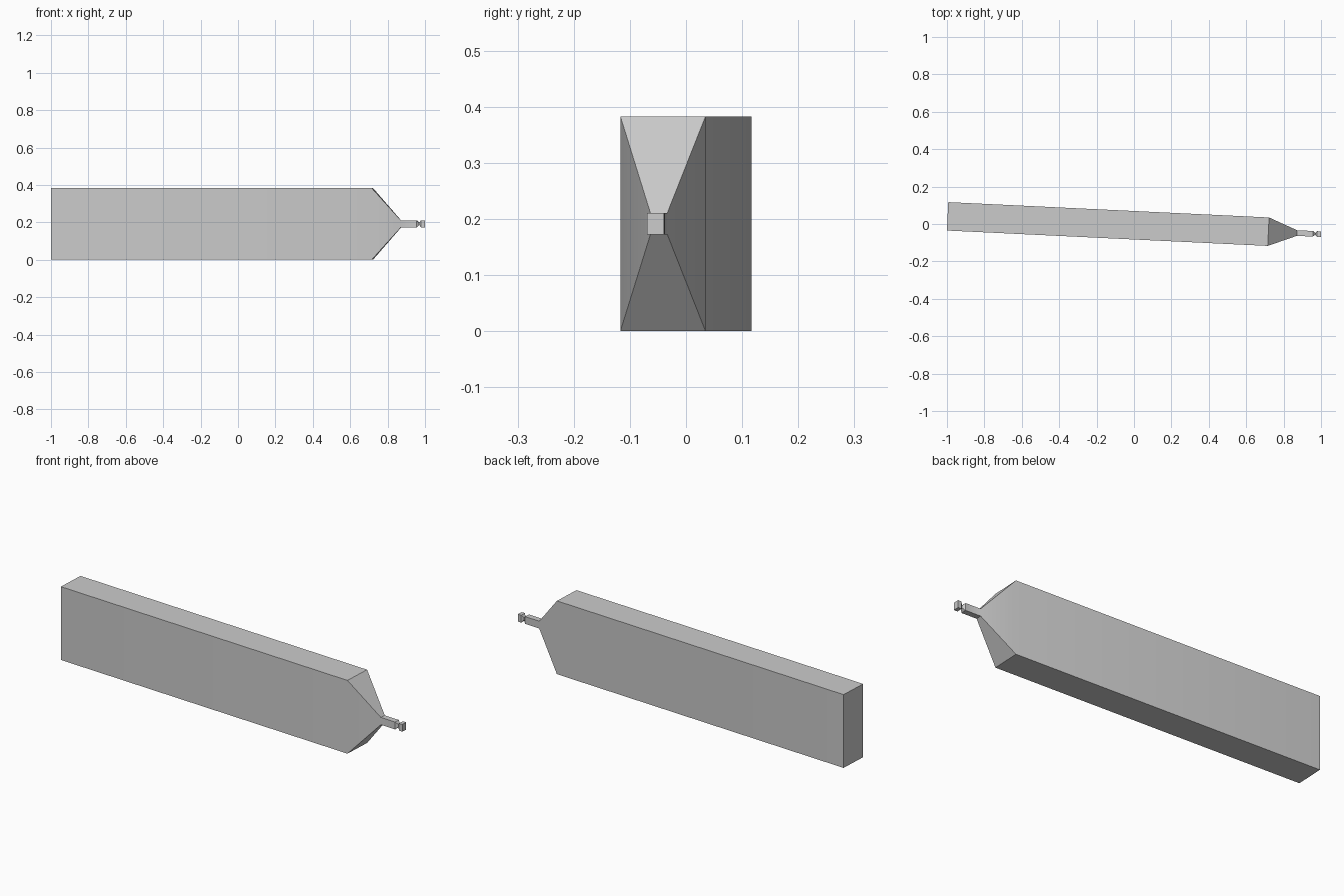
import bpy
import bmesh
import math

if "Cube" in bpy.data.objects:
    bpy.data.objects.remove(bpy.data.objects["Cube"])

grey = bpy.data.materials.new("plain grey")
grey.diffuse_color = (0.6, 0.6, 0.6, 1)
grey.use_nodes = True
grey.node_tree.nodes["Principled BSDF"].inputs["Base Color"].default_value = grey.diffuse_color

# Rectangular sections along the axis: distance, width, height
SECTIONS = [
    (0.0, 0.152, 0.383),    # flat butt end
    (1.717, 0.152, 0.383),  # shoulder
    (1.87, 0.030, 0.038),   # start of neck
    (1.955, 0.030, 0.038),  # end of neck
    (1.968, 0.010, 0.012),  # pinch
    (1.978, 0.030, 0.038),  # tip block
    (1.998, 0.030, 0.038),
]

# Loft the sections into one closed body
bm = bmesh.new()
rings = []
for s, w, h in SECTIONS:
    rings.append([bm.verts.new((s, a * w / 2, b * h / 2))
                  for a, b in ((-1, -1), (1, -1), (1, 1), (-1, 1))])
for r0, r1 in zip(rings, rings[1:]):
    for i in range(4):
        j = (i + 1) % 4
        bm.faces.new((r0[i], r0[j], r1[j], r1[i]))
bm.faces.new(rings[0])
bm.faces.new(rings[-1])
bmesh.ops.recalc_face_normals(bm, faces=bm.faces)

mesh = bpy.data.meshes.new("tapered_body")
bm.to_mesh(mesh)
bm.free()
mesh.materials.append(grey)
body = bpy.data.objects.new("tapered_body", mesh)
bpy.context.collection.objects.link(body)

# Slight turn about the vertical axis
body.location = (-0.9965, 0.041, 0.1915)
body.rotation_euler.z = math.radians(-2.74)

# Soft side shoulders, crisp box edges
bpy.context.view_layer.objects.active = body
body.select_set(True)
bpy.ops.object.shade_smooth_by_angle(angle=math.radians(30))
